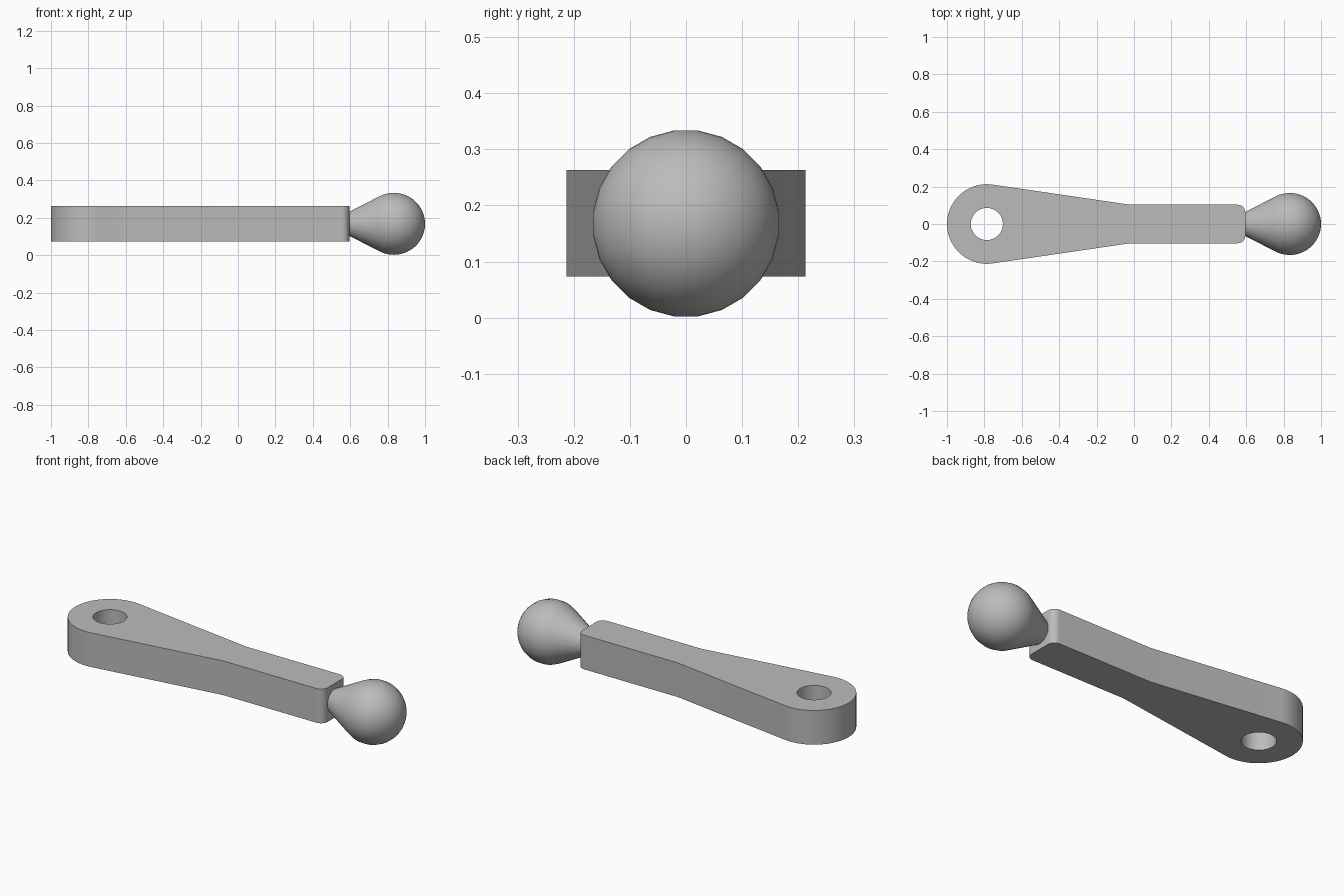
import bpy, bmesh
from math import sin, cos, pi, radians, acos, sqrt
from mathutils import Vector, Matrix

cube = bpy.data.objects.get("Cube")
if cube:
    bpy.data.objects.remove(cube, do_unlink=True)

grey = bpy.data.materials.new("light_grey")
grey.use_nodes = True
colour = (0.5, 0.5, 0.5, 1)
grey.diffuse_color = colour
grey.node_tree.nodes["Principled BSDF"].inputs["Base Color"].default_value = colour


def arc(cx, cy, r, start, end, steps):
    """Points on an arc, angles in degrees."""
    angles = [radians(start + (end - start) * i / steps) for i in range(steps + 1)]
    return [(cx + r * cos(a), cy + r * sin(a)) for a in angles]


def finish(bm, name):
    bmesh.ops.recalc_face_normals(bm, faces=bm.faces)
    mesh = bpy.data.meshes.new(name)
    bm.to_mesh(mesh)
    bm.free()
    mesh.materials.append(grey)
    obj = bpy.data.objects.new(name, mesh)
    bpy.context.collection.objects.link(obj)
    bpy.ops.object.select_all(action='DESELECT')
    obj.select_set(True)
    bpy.context.view_layer.objects.active = obj
    bpy.ops.object.shade_smooth_by_angle(angle=radians(30))
    return obj


# Lever arm: tapered outline with a round eye, extruded upward
bottom, top = 0.073, 0.263
eye_x, eye_r, hole_r = -0.787, 0.213, 0.086
half_width, end_x, corner = 0.103, 0.595, 0.04

upper = arc(end_x - corner, half_width - corner, corner, 0, 90, 6)
upper += [(-0.02, half_width)]
upper += arc(eye_x, 0, eye_r, 81.5, 180, 14)
outline = upper + [(x, -y) for x, y in reversed(upper[:-1])]
hole = arc(eye_x, 0, hole_r, 0, 360, 32)[:-1]

bm = bmesh.new()
edges = []
for loop in (outline, hole):
    verts = [bm.verts.new((x, y, bottom)) for x, y in loop]
    edges += [bm.edges.new((v, verts[i - 1])) for i, v in enumerate(verts)]
bmesh.ops.triangle_fill(bm, edges=edges, use_beauty=True)
grown = bmesh.ops.extrude_face_region(bm, geom=bm.faces[:])
bmesh.ops.translate(bm, vec=(0, 0, top - bottom),
                    verts=[g for g in grown["geom"] if isinstance(g, bmesh.types.BMVert)])
finish(bm, "lever_arm")

# Ball stud: conical neck running tangent into a ball, revolved about x
ball_x, ball_r, mid_z, sides = 0.833, 0.167, 0.168, 24
profile = [(end_x - 0.01, 0), (end_x - 0.01, 0.06), (end_x, 0.065)]
profile += arc(ball_x, 0, ball_r, 118, 0, 20)

bm = bmesh.new()
verts = [bm.verts.new((x, 0, r)) for x, r in profile]
edges = [bm.edges.new(pair) for pair in zip(verts, verts[1:])]
bmesh.ops.rotate(bm, verts=verts, matrix=Matrix.Rotation(pi / sides, 3, 'X'))
bmesh.ops.spin(bm, geom=verts + edges, axis=(1, 0, 0), cent=(0, 0, 0),
               angle=2 * pi, steps=sides)
bmesh.ops.remove_doubles(bm, verts=bm.verts, dist=0.0005)
bmesh.ops.translate(bm, vec=(0, 0, mid_z), verts=bm.verts)
finish(bm, "ball_stud")
